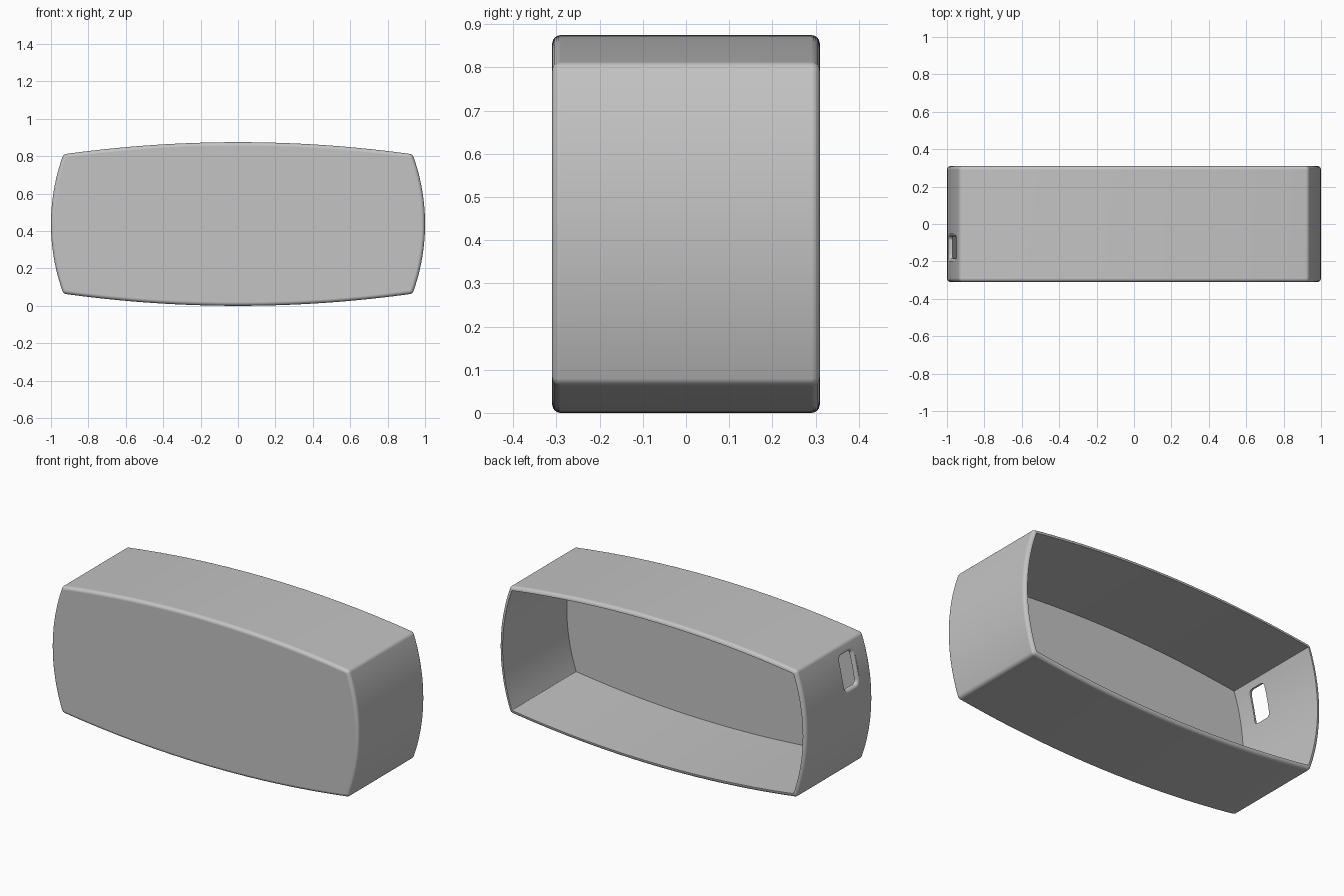
import bpy, bmesh
from math import sin, cos, pi, atan2, asin, sqrt
from mathutils import Vector

cube = bpy.data.objects.get("Cube")
if cube:
    bpy.data.objects.remove(cube)

MID_Z = 0.4375       # height of the centre line
HALF_DEPTH = 0.31
WALL = 0.022
CORNER = 0.025       # radius of the four long corners
EDGE = 0.02          # rounding of the front and back edges
HALF_W, HALF_H = 0.915, 0.35   # centres of the corner rounds
BULGE_TOP, BULGE_SIDE = 0.0625, 0.06


def arc_radius(half_chord, bulge):
    return (half_chord ** 2 + bulge ** 2) / (2 * bulge)


def bowed_side(half_chord, height, bulge, direction, count):
    """Points and normals along one bowed side, counter-clockwise."""
    radius = arc_radius(half_chord, bulge)
    spread = asin(half_chord / radius)
    out = Vector((cos(direction), sin(direction)))
    centre = out * (height + bulge - radius)
    result = []
    for i in range(count + 1):
        a = direction - spread + 2 * spread * i / count
        n = Vector((cos(a), sin(a)))
        result.append((centre + n * radius, n))
    return result


def make_outline():
    sides = [
        bowed_side(HALF_H, HALF_W, BULGE_SIDE, 0, 24),
        bowed_side(HALF_W, HALF_H, BULGE_TOP, pi / 2, 40),
        bowed_side(HALF_H, HALF_W, BULGE_SIDE, pi, 24),
        bowed_side(HALF_W, HALF_H, BULGE_TOP, 3 * pi / 2, 40),
    ]
    outline = []
    for k, side in enumerate(sides):
        outline += side
        p, n0 = side[-1]
        n1 = sides[(k + 1) % 4][0][1]
        a0 = atan2(n0.y, n0.x)
        turn = (atan2(n1.y, n1.x) - a0) % (2 * pi)
        for i in range(1, 6):
            a = a0 + turn * i / 6
            outline.append((p, Vector((cos(a), sin(a)))))
    return outline


def loft(name, rings):
    """Skin a list of equal rings and cap both ends."""
    bm = bmesh.new()
    loops = [[bm.verts.new(p) for p in ring] for ring in rings]
    for a, b in zip(loops, loops[1:]):
        for i in range(len(a)):
            j = (i + 1) % len(a)
            bm.faces.new((a[i], a[j], b[j], b[i]))
    bm.faces.new(loops[0])
    bm.faces.new(loops[-1])
    bmesh.ops.recalc_face_normals(bm, faces=bm.faces)
    mesh = bpy.data.meshes.new(name)
    bm.to_mesh(mesh)
    bm.free()
    obj = bpy.data.objects.new(name, mesh)
    bpy.context.collection.objects.link(obj)
    return obj


# Shell: front panel, rounded edges, bowed walls, open back
outline = make_outline()


def shell_ring(inset, y):
    return [(p.x + n.x * (CORNER - inset), y, MID_Z + p.y + n.y * (CORNER - inset))
            for p, n in outline]


steps = [i / 6 * pi / 2 for i in range(7)]
rings = [shell_ring(EDGE * (1 - sin(a)), -HALF_DEPTH + EDGE * (1 - cos(a))) for a in steps]
rings += [shell_ring(EDGE * (1 - cos(a)), HALF_DEPTH - EDGE * (1 - sin(a))) for a in steps]
rings += [shell_ring(WALL, HALF_DEPTH), shell_ring(WALL, -HALF_DEPTH + WALL)]
shell = loft("open_back_shell", rings)

# Port: rounded hole with a flared outer lip through the right wall
PORT_Y, PORT_Z = -0.125, 0.658
PORT_HALF_Y, PORT_HALF_Z, PORT_ROUND, FLARE = 0.058, 0.095, 0.022, 0.017
side_radius = arc_radius(HALF_H, BULGE_SIDE)
side_centre = -(HALF_W + BULGE_SIDE - side_radius)


def port_ring(grow, depth=None, x=None):
    ring = []
    for k, (sy, sz) in enumerate(((1, 1), (-1, 1), (-1, -1), (1, -1))):
        for i in range(7):
            a = (k + i / 6) * pi / 2
            r = PORT_ROUND + grow
            y = PORT_Y + sy * (PORT_HALF_Y - PORT_ROUND) + r * cos(a)
            z = PORT_Z + sz * (PORT_HALF_Z - PORT_ROUND) + r * sin(a)
            wall = side_centre - sqrt((side_radius + CORNER - (depth or 0)) ** 2
                                      - (z - MID_Z) ** 2)
            ring.append((wall if x is None else x, y, z))
    return ring


port_rings = [port_ring(FLARE, x=-1.1)]
port_rings += [port_ring(FLARE * (1 - sin(a)), depth=FLARE * (1 - cos(a))) for a in steps]
port_rings += [port_ring(0, x=-0.85)]
cutter = loft("port_cutter", port_rings)
cutter.hide_render = True

bpy.ops.object.select_all(action='DESELECT')
shell.select_set(True)
bpy.context.view_layer.objects.active = shell
cut = shell.modifiers.new("port", 'BOOLEAN')
cut.operation = 'DIFFERENCE'
cut.solver = 'EXACT'
cut.object = cutter
bpy.ops.object.modifier_apply(modifier=cut.name)
bpy.data.objects.remove(cutter)

# Smooth shading with flat panels kept clean
bpy.ops.object.shade_smooth_by_angle(angle=0.52)
weighted = shell.modifiers.new("clean_normals", 'WEIGHTED_NORMAL')
weighted.keep_sharp = True

# Material
grey = bpy.data.materials.new("light_grey")
grey.use_nodes = True
colour = (0.55, 0.55, 0.55, 1)
grey.diffuse_color = colour
grey.node_tree.nodes["Principled BSDF"].inputs["Base Color"].default_value = colour
shell.data.materials.clear()
shell.data.materials.append(grey)
